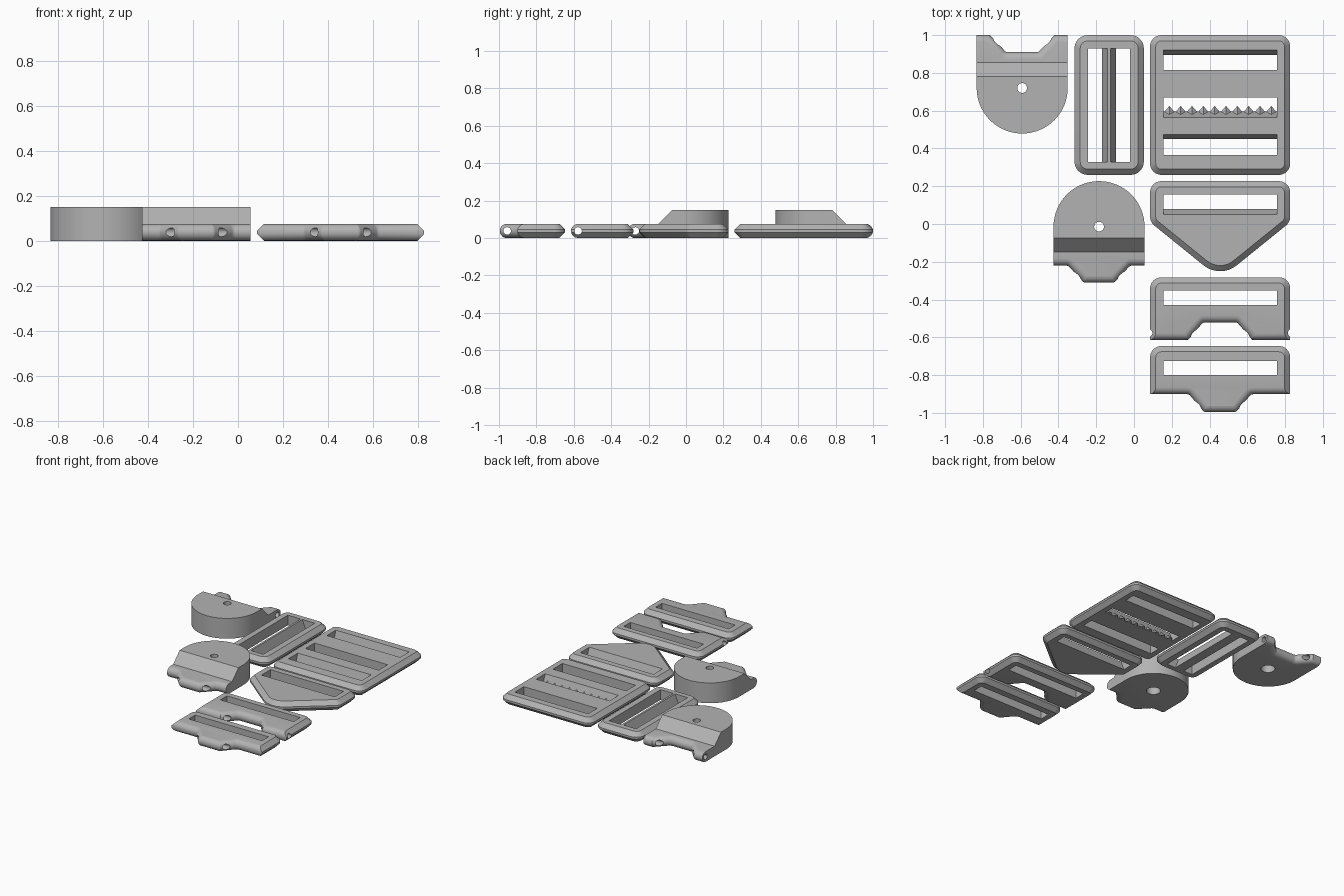
import bpy, bmesh, math
from mathutils import Vector

if "Cube" in bpy.data.objects:
    bpy.data.objects.remove(bpy.data.objects["Cube"])

H = 0.075           # plate thickness
R = H / 2           # hinge barrel radius
gray = bpy.data.materials.new("plain_gray")
gray.diffuse_color = (0.45, 0.45, 0.45, 1)
gray.use_nodes = True
gray.node_tree.nodes["Principled BSDF"].inputs["Base Color"].default_value = gray.diffuse_color


def finish(bm, name):
    bmesh.ops.recalc_face_normals(bm, faces=bm.faces)
    me = bpy.data.meshes.new(name)
    bm.to_mesh(me)
    bm.free()
    ob = bpy.data.objects.new(name, me)
    me.materials.append(gray)
    bpy.context.collection.objects.link(ob)
    return ob


def outline(corners):
    """Counter-clockwise corners (x, y, radius, kind of the edge that follows)."""
    pts, kinds = [], []
    n = len(corners)
    for i, (x, y, r, kind) in enumerate(corners):
        p = Vector((x, y))
        if r == 0:
            pts.append(p)
            kinds.append(kind)
            continue
        a = (Vector(corners[i - 1][:2]) - p).normalized()
        b = (Vector(corners[(i + 1) % n][:2]) - p).normalized()
        half = a.angle(b) / 2
        c = p + (a + b).normalized() * (r / math.sin(half))
        s = p + a * (r / math.tan(half)) - c
        e = p + b * (r / math.tan(half)) - c
        a0 = math.atan2(s.y, s.x)
        sweep = (math.atan2(e.y, e.x) - a0 + math.pi) % (2 * math.pi) - math.pi
        for k in range(9):
            t = a0 + sweep * k / 8
            pts.append(c + Vector((math.cos(t), math.sin(t))) * r)
            kinds.append(kind if k == 8 else corners[i - 1][3])
    return pts, kinds


def inset(kind, z):
    """c = chamfered rim, h = rounded hinge edge, f = straight wall."""
    d = abs(z - R)
    if kind == "c":
        return max(0, d - 0.0075)
    if kind == "h":
        return R - math.sqrt(max(0, R * R - d * d))
    return 0


def ring(bm, pts, kinds, z):
    out = []
    for i, p in enumerate(pts):
        e1, e2 = (p - pts[i - 1]).normalized(), (pts[(i + 1) % len(pts)] - p).normalized()
        n1, n2 = Vector((-e1.y, e1.x)), Vector((-e2.y, e2.x))
        d1, d2 = inset(kinds[i - 1], z), inset(kinds[i], z)
        det = n1.x * n2.y - n1.y * n2.x
        if abs(det) < 1e-4:
            q = p + n1 * d1
        else:
            q = p + Vector((d1 * n2.y - d2 * n1.y, n1.x * d2 - n2.x * d1)) / det
        out.append(bm.verts.new((q.x, q.y, z)))
    return out


def bridge(bm, a, b):
    for i in range(len(a)):
        bm.faces.new((a[i - 1], a[i], b[i], b[i - 1]))


def plate(name, corners):
    pts, kinds = outline(corners)
    angles = (-90, -70, -50, -30, -11.54, 11.54, 30, 50, 70, 90) if "h" in kinds else (-90, -11.54, 11.54, 90)
    bm = bmesh.new()
    rings = [ring(bm, pts, kinds, R + R * math.sin(math.radians(t))) for t in angles]
    for a, b in zip(rings, rings[1:]):
        bridge(bm, a, b)
    bm.faces.new(rings[0])
    bm.faces.new(rings[-1])
    return finish(bm, name)


def cut(ob, bm):
    cutter = finish(bm, "cutter")
    cutter.hide_render = True
    mod = ob.modifiers.new("cut", "BOOLEAN")
    mod.operation, mod.solver, mod.object = "DIFFERENCE", "EXACT", cutter
    bpy.context.view_layer.objects.active = ob
    bpy.ops.object.modifier_apply(modifier="cut")
    bpy.data.objects.remove(cutter)


def slot(ob, top, bottom=None):
    """Through slot; top and bottom are (x0, x1, y0, y1)."""
    bottom = bottom or top
    bm = bmesh.new()
    loops = []
    for s in (-1, 2):
        x0, x1, y0, y1 = [b + (t - b) * s for t, b in zip(top, bottom)]
        loops.append([bm.verts.new((x, y, s * H)) for x, y in ((x0, y0), (x1, y0), (x1, y1), (x0, y1))])
        bm.faces.new(loops[-1])
    bridge(bm, *loops)
    cut(ob, bm)


def drill(ob, loc, r, depth, axis="Z"):
    bm = bmesh.new()
    bmesh.ops.create_cone(bm, cap_ends=True, segments=24, radius1=r, radius2=r, depth=depth)
    if axis == "X":
        for v in bm.verts:
            v.co = Vector((v.co.z, v.co.y, v.co.x))
    bmesh.ops.translate(bm, verts=bm.verts, vec=loc)
    cut(ob, bm)


def smooth(ob):
    bpy.ops.object.select_all(action="DESELECT")
    ob.select_set(True)
    bpy.context.view_layer.objects.active = ob
    bpy.ops.object.shade_smooth_by_angle(angle=math.radians(24))


X0, X1, S0, S1, CX = 0.085, 0.827, 0.157, 0.757, 0.456

# Ladder adjuster with three slots
ladder = plate("ladder_adjuster", [(X0, .26, .06, "c"), (X1, .26, .06, "c"), (X1, 1, .06, "c"), (X0, 1, .06, "c")])
slot(ladder, (S0, S1, .815, .92), (S0, S1, .815, .895))
slot(ladder, (S0, S1, .565, .67), (S0, S1, .595, .67))
slot(ladder, (S0, S1, .365, .475), (S0, S1, .365, .45))

# Gripping teeth on the middle slot
bm = bmesh.new()
for i in range(10):
    x = S0 + 0.03 + 0.06 * i
    a, b, tip, top = [bm.verts.new(c) for c in
                      ((x - .03, .59, 0.001), (x + .03, .59, 0.001), (x, .625, 0.001), (x, .578, .04))]
    for f in ((a, b, tip), (a, tip, top), (tip, b, top), (b, a, top)):
        bm.faces.new(f)
finish(bm, "grip_teeth")

# Slider with a tapered centre bar
slider = plate("slider", [(-.315, .26, .07, "c"), (.052, .26, .07, "c"), (.052, 1, .07, "c"), (-.315, 1, .07, "c")])
slot(slider, (-.243, -.139, .327, .93), (-.243, -.169, .327, .93))
slot(slider, (-.124, -.022, .327, .93), (-.096, -.022, .327, .93))

# Pointed strap end
pointed = plate("pointed_end", [(CX, -.29, .14, "c"), (X1, .01, .06, "c"), (X1, .227, .06, "c"),
                                (X0, .227, .06, "c"), (X0, .01, .06, "c")])
slot(pointed, (S0, S1, .05, .155), (S0, S1, .08, .155))

# Strap hinge halves: one notched, one with a tab
notched = plate("notched_hinge_strap", [
    (X0, -.615, 0, "h"), (CX - .17, -.615, 0, "h"), (CX - .09, -.522, .02, "h"), (CX + .09, -.522, .02, "h"),
    (CX + .17, -.615, 0, "h"), (X1, -.615, 0, "c"), (X1, -.282, .06, "c"), (X0, -.282, .06, "c")])
slot(notched, (S0, S1, -.43, -.353))
drill(notched, (CX, -.577, R), .02, 1, "X")

tabbed = plate("tabbed_hinge_strap", [
    (X0, -.902, 0, "h"), (CX - .165, -.902, .02, "h"), (CX - .085, -.996, .02, "h"), (CX + .085, -.996, .02, "h"),
    (CX + .165, -.902, .02, "h"), (X1, -.902, 0, "c"), (X1, -.646, .06, "c"), (X0, -.646, .06, "c")])
slot(tabbed, (S0, S1, -.8, -.725))
drill(tabbed, (CX, -.956, R), .02, 1, "X")


# Round screw-on mounts with a hinge edge
def mount(name, loc, flip, hinge, pin_y):
    W, T = 0.241, 2 * H
    arc = [(W * math.cos(math.pi * i / 32), W * math.sin(math.pi * i / 32), 0, "f") for i in range(33)]
    pad = arc + [(-W, -.135, 0, "f")]
    pts, kinds = outline(pad + hinge(W) + [(W, -.135, 0, "f")])
    n = len(pad)
    bm = bmesh.new()
    rings = [ring(bm, pts, kinds, R + R * math.sin(math.radians(t)))
             for t in (-90, -70, -50, -30, -10, 10, 30, 50, 70, 90)]
    for a, b in zip(rings, rings[1:]):
        bridge(bm, a, b)
    bm.faces.new(rings[0])
    base = rings[-1]
    bm.faces.new(base[n - 1:])                  # hinge leaf top
    low = base[:n] + [base[-1]]
    top = [bm.verts.new((p.x, max(p.y, -.06), T)) for p in pts[:n] + [pts[-1]]]
    bridge(bm, low, top)                        # pad wall and slope
    bm.faces.new(top)
    ob = finish(bm, name)
    drill(ob, (0, 0, T / 2), .026, 1)
    drill(ob, (0, 0, 0), .048, .18)
    drill(ob, (0, pin_y, R), .02, 1, "X")
    sign = -1 if flip else 1
    for v in ob.data.vertices:
        v.co = Vector((v.co.x * sign + loc[0], v.co.y * sign + loc[1], v.co.z))
    return ob


def tab_edge(w):
    return [(-w, -.207, 0, "h"), (-.165, -.207, .02, "h"), (-.08, -.297, .02, "h"), (.08, -.297, .02, "h"),
            (.165, -.207, .02, "h"), (w, -.207, 0, "f")]


def notch_edge(w):
    return [(-w, -.28, 0, "h"), (-.17, -.28, 0, "h"), (-.085, -.19, .02, "h"), (.085, -.19, .02, "h"),
            (.17, -.28, 0, "h"), (w, -.28, 0, "f")]


tab_mount = mount("tabbed_mount", (-.185, -.014), False, tab_edge, -.257)
notch_mount = mount("notched_mount", (-.592, .72), True, notch_edge, -.242)

for part in (ladder, slider, pointed, notched, tabbed, tab_mount, notch_mount):
    smooth(part)
